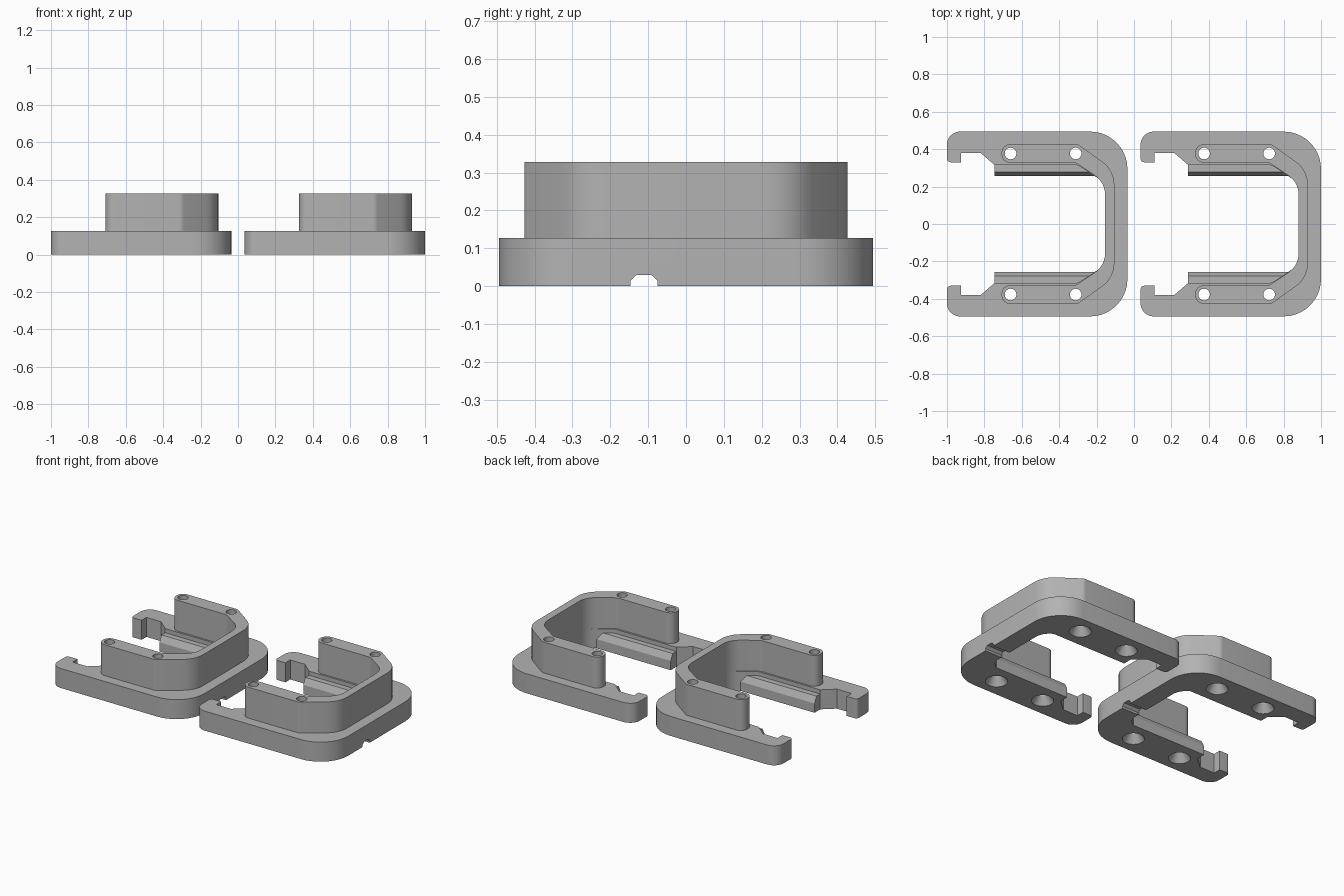
import bpy, bmesh, math
from mathutils import Vector

if "Cube" in bpy.data.objects:
    bpy.data.objects.remove(bpy.data.objects["Cube"])

grey = bpy.data.materials.new("grey plastic")
grey.diffuse_color = (0.45, 0.45, 0.45, 1)
grey.use_nodes = True
grey.node_tree.nodes["Principled BSDF"].inputs["Base Color"].default_value = grey.diffuse_color
PITCH = 1.035          # spacing of the two brackets


def fillet(points):
    """Round each corner (x, y, radius) of a closed outline."""
    out, n = [], len(points)
    for i, (x, y, r) in enumerate(points):
        p = Vector((x, y))
        if r == 0:
            out.append(p)
            continue
        a = (Vector(points[i - 1][:2]) - p).normalized()
        b = (Vector(points[(i + 1) % n][:2]) - p).normalized()
        half = a.angle(b) / 2
        centre = p + (a + b).normalized() * r / math.sin(half)
        s = p + a * r / math.tan(half) - centre
        e = p + b * r / math.tan(half) - centre
        sweep = s.angle_signed(e)
        steps = max(3, round(abs(sweep) / math.radians(9)))
        for k in range(steps + 1):
            t = -sweep * k / steps
            c, d = math.cos(t), math.sin(t)
            out.append(centre + Vector((s.x * c - s.y * d, s.x * d + s.y * c)))
    return out


def mirrored(half):
    return half + [(x, -y, r) for x, y, r in reversed(half)]


def prism(name, verts, shift):
    """Extrude a flat 3D polygon along a vector."""
    bm = bmesh.new()
    face = bm.faces.new([bm.verts.new(v) for v in verts])
    ext = bmesh.ops.extrude_face_region(bm, geom=[face], use_keep_orig=True)
    moved = [g for g in ext["geom"] if isinstance(g, bmesh.types.BMVert)]
    bmesh.ops.translate(bm, verts=moved, vec=shift)
    bmesh.ops.recalc_face_normals(bm, faces=bm.faces)
    return finish(name, bm)


def finish(name, bm):
    mesh = bpy.data.meshes.new(name)
    bm.to_mesh(mesh)
    bm.free()
    mesh.materials.append(grey)
    ob = bpy.data.objects.new(name, mesh)
    bpy.context.collection.objects.link(ob)
    return ob


def plate(name, half, z0, z1):
    pts = fillet(mirrored(half))
    return prism(name, [(p.x, p.y, z0) for p in pts], (0, 0, z1 - z0))


def cone(x, y, z0, z1, r0, r1):
    bm = bmesh.new()
    bmesh.ops.create_cone(bm, cap_ends=True, segments=32, radius1=r0, radius2=r1, depth=z1 - z0)
    bmesh.ops.translate(bm, verts=bm.verts, vec=(x, y, (z0 + z1) / 2))
    return finish("hole_cutter", bm)


# C-shaped base with a hook at the end of each arm
base = plate("base", [
    (-0.035, 0.494, 0.2), (-1, 0.494, 0.07), (-1, 0.33, 0.02), (-0.925, 0.33, 0),
    (-0.925, 0.38, 0), (-0.82, 0.38, 0), (-0.745, 0.315, 0), (-0.30, 0.315, 0.05),
    (-0.155, 0.22, 0.1)], 0, 0.127)

# Upright wall with rounded arm ends
wall = plate("wall", [
    (-0.105, 0.287, 0.15), (-0.30, 0.427, 0.04), (-0.708, 0.427, 0.047),
    (-0.708, 0.327, 0.047), (-0.31, 0.327, 0.04), (-0.155, 0.222, 0.12)], 0.127, 0.328)

# Stepped rail along the inside of each arm
parts = [base, wall]
profile = [(0.315, 0), (0.257, 0), (0.257, 0.06), (0.278, 0.1), (0.315, 0.1)]
for side, label in ((1, "back"), (-1, "front")):
    rail = prism(label + "_rail", [(-0.745, side * y, z) for y, z in profile], (0.59, 0, 0))
    parts.append(rail)

# Screw holes with countersinks below, and the cable notch through the spine
cutters = []
for x in (-0.66, -0.312):
    for y in (0.377, -0.377):
        cutters.append(cone(x, y, -0.1, 0.5, 0.031, 0.031))
        cutters.append(cone(x, y, -0.005, 0.05, 0.068, 0.031))
notch = [(-0.147, -0.02), (-0.147, 0.014), (-0.131, 0.029),
         (-0.091, 0.029), (-0.075, 0.014), (-0.075, -0.02)]
cutters.append(prism("notch_cutter", [(-0.25, y, z) for y, z in notch], (0.3, 0, 0)))

for ob in (base, wall):
    for cutter in cutters:
        if ob is wall and cutter.name.startswith("notch"):
            continue
        mod = ob.modifiers.new("cut", "BOOLEAN")
        mod.operation, mod.solver, mod.object = "DIFFERENCE", "EXACT", cutter
bpy.context.view_layer.update()
deps = bpy.context.evaluated_depsgraph_get()
cut = {ob: bpy.data.meshes.new_from_object(ob.evaluated_get(deps)) for ob in (base, wall)}
for ob, mesh in cut.items():
    ob.modifiers.clear()
    ob.data = mesh
for cutter in cutters:
    bpy.data.objects.remove(cutter)

# Smooth the rounded corners, then repeat the whole bracket to the right
bpy.ops.object.select_all(action="DESELECT")
for ob in parts:
    ob.select_set(True)
bpy.context.view_layer.objects.active = base
bpy.ops.object.shade_smooth_by_angle(angle=math.radians(25))
for ob in parts:
    twin = ob.copy()
    twin.name = "right_" + ob.name
    ob.name = "left_" + ob.name
    twin.location.x = PITCH
    bpy.context.collection.objects.link(twin)
